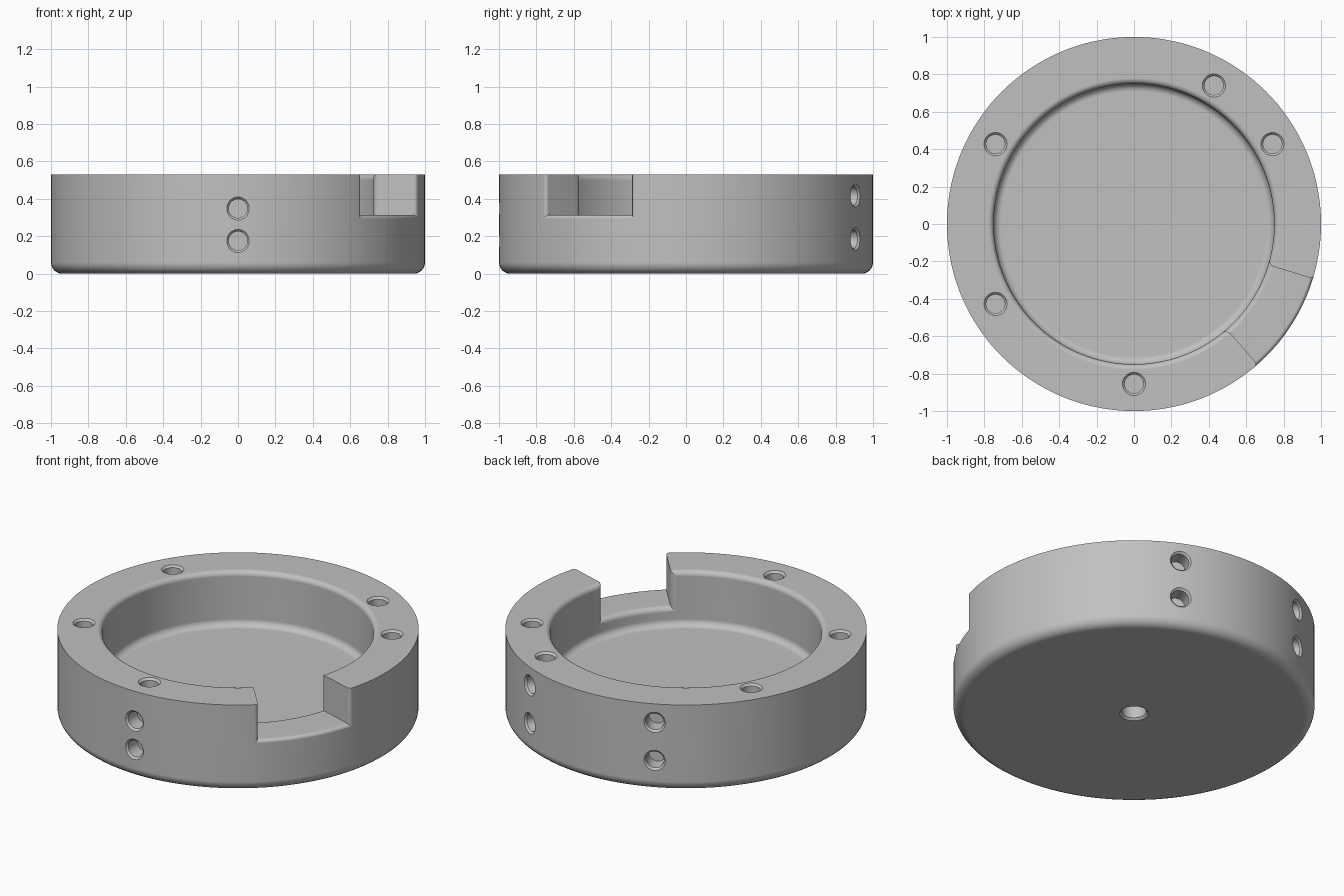
import bpy, bmesh
from math import sin, cos, pi, radians
from mathutils import Matrix, Vector

cube = bpy.data.objects.get("Cube")
if cube:
    bpy.data.objects.remove(cube, do_unlink=True)

HEIGHT, FLOOR, INNER = 0.53, 0.20, 0.75
HOLE_R, CHAMFER, HOLE_DEPTH = 0.05, 0.012, 0.1

grey = bpy.data.materials.new("plain grey")
grey.use_nodes = True
colour = (0.53, 0.53, 0.53, 1)
grey.diffuse_color = colour
grey.node_tree.nodes["Principled BSDF"].inputs["Base Color"].default_value = colour


def arc(cx, cz, r, start, end, steps=6):
    angles = [radians(start + (end - start) * i / steps) for i in range(steps + 1)]
    return [(cx + r * cos(a), cz + r * sin(a)) for a in angles]


def lathe(bm, profile, segments, matrix=Matrix()):
    """Spin an (r, z) profile into a closed solid and place it."""
    part = bmesh.new()
    verts = [part.verts.new((r, 0, z)) for r, z in profile]
    edges = [part.edges.new(pair) for pair in zip(verts, verts[1:])]
    bmesh.ops.spin(part, geom=verts + edges, cent=(0, 0, 0), axis=(0, 0, 1),
                   angle=2 * pi, steps=segments)
    bmesh.ops.remove_doubles(part, verts=part.verts[:], dist=1e-5)
    bmesh.ops.recalc_face_normals(part, faces=part.faces[:])
    part.transform(matrix)
    mesh = bpy.data.meshes.new("temporary")
    part.to_mesh(mesh)
    part.free()
    bm.from_mesh(mesh)
    bpy.data.meshes.remove(mesh)


def make_object(name, bm):
    mesh = bpy.data.meshes.new(name)
    bm.to_mesh(mesh)
    bm.free()
    mesh.materials.append(grey)
    obj = bpy.data.objects.new(name, mesh)
    bpy.context.collection.objects.link(obj)
    return obj


# Round tray with a rounded base edge, basin floor and inner rim
profile = [(0, 0)]
profile += arc(0.94, 0.06, 0.06, -90, 0)
profile += [(1, HEIGHT)]
profile += arc(INNER + 0.03, HEIGHT - 0.03, 0.03, 90, 180)
profile += arc(INNER - 0.04, FLOOR + 0.04, 0.04, 0, -90)
profile += [(0, FLOOR)]
bm = bmesh.new()
lathe(bm, profile, 144)
tray = make_object("round_tray", bm)

# Blind chamfered holes: top face, side wall and underside
bm = bmesh.new()


def hole(matrix, radius=HOLE_R, depth=HOLE_DEPTH):
    wide = radius + CHAMFER
    lathe(bm, [(0, -depth), (radius, -depth), (radius, -CHAMFER), (wide, 0),
               (wide, 0.03), (0, 0.03)], 32, matrix)


for degrees in (30, 60, 150, 210, 270):
    a = radians(degrees)
    hole(Matrix.Translation((0.855 * cos(a), 0.855 * sin(a), HEIGHT)))

for degrees, heights in ((-90, (0.175, 0.348)), (65, (0.185, 0.417)), (115, (0.185, 0.417))):
    a = radians(degrees)
    for z in heights:
        hole(Matrix.Translation((cos(a), sin(a), z))
             @ Matrix.Rotation(a, 4, 'Z') @ Matrix.Rotation(pi / 2, 4, 'Y'))

hole(Matrix.Rotation(pi, 4, 'X'), radius=0.068)

# Wedge-shaped notch in the rim, flared at both ends to round its edges
IN_R, OUT_R, STEPS = 0.03, 0.02, 14
stations = [(INNER - 0.04, IN_R)]
stations += [(r, IN_R - d) for r, d in arc(INNER + IN_R, 0, IN_R, 180, 90)]
stations += [(r, OUT_R - d) for r, d in arc(1 - OUT_R, 0, OUT_R, 90, 0)]
stations += [(1.05, OUT_R)]
rings = []
for r, flare in stations:
    first, last = radians(-48.6) - flare / r, radians(-17) + flare / r
    angles = [first + (last - first) * i / STEPS for i in range(STEPS + 1)]
    low = [Vector((r * cos(a), r * sin(a), 0.313 - flare)) for a in angles]
    high = [Vector((v.x, v.y, HEIGHT + 0.1)) for v in reversed(low)]
    rings.append([bm.verts.new(v) for v in low + high])
notch_faces = [bm.faces.new(rings[0]), bm.faces.new(rings[-1])]
for a, b in zip(rings, rings[1:]):
    for i in range(len(a)):
        j = (i + 1) % len(a)
        notch_faces.append(bm.faces.new((a[i], a[j], b[j], b[i])))
bmesh.ops.recalc_face_normals(bm, faces=notch_faces)
cutter = make_object("cutter", bm)
cutter.hide_render = True

# Cut the tray, then drop the cutter
cut = tray.modifiers.new("cuts", 'BOOLEAN')
cut.operation, cut.solver, cut.object = 'DIFFERENCE', 'EXACT', cutter
bpy.context.view_layer.update()
result = bpy.data.meshes.new_from_object(
    tray.evaluated_get(bpy.context.evaluated_depsgraph_get()))
tray.modifiers.clear()
tray.data = result
bpy.data.objects.remove(cutter, do_unlink=True)

# Smooth shading with crisp corners
bpy.ops.object.select_all(action='DESELECT')
tray.select_set(True)
bpy.context.view_layer.objects.active = tray
bpy.ops.object.shade_smooth_by_angle(angle=radians(28))
weighted = tray.modifiers.new("weighted normals", 'WEIGHTED_NORMAL')
weighted.keep_sharp = True
